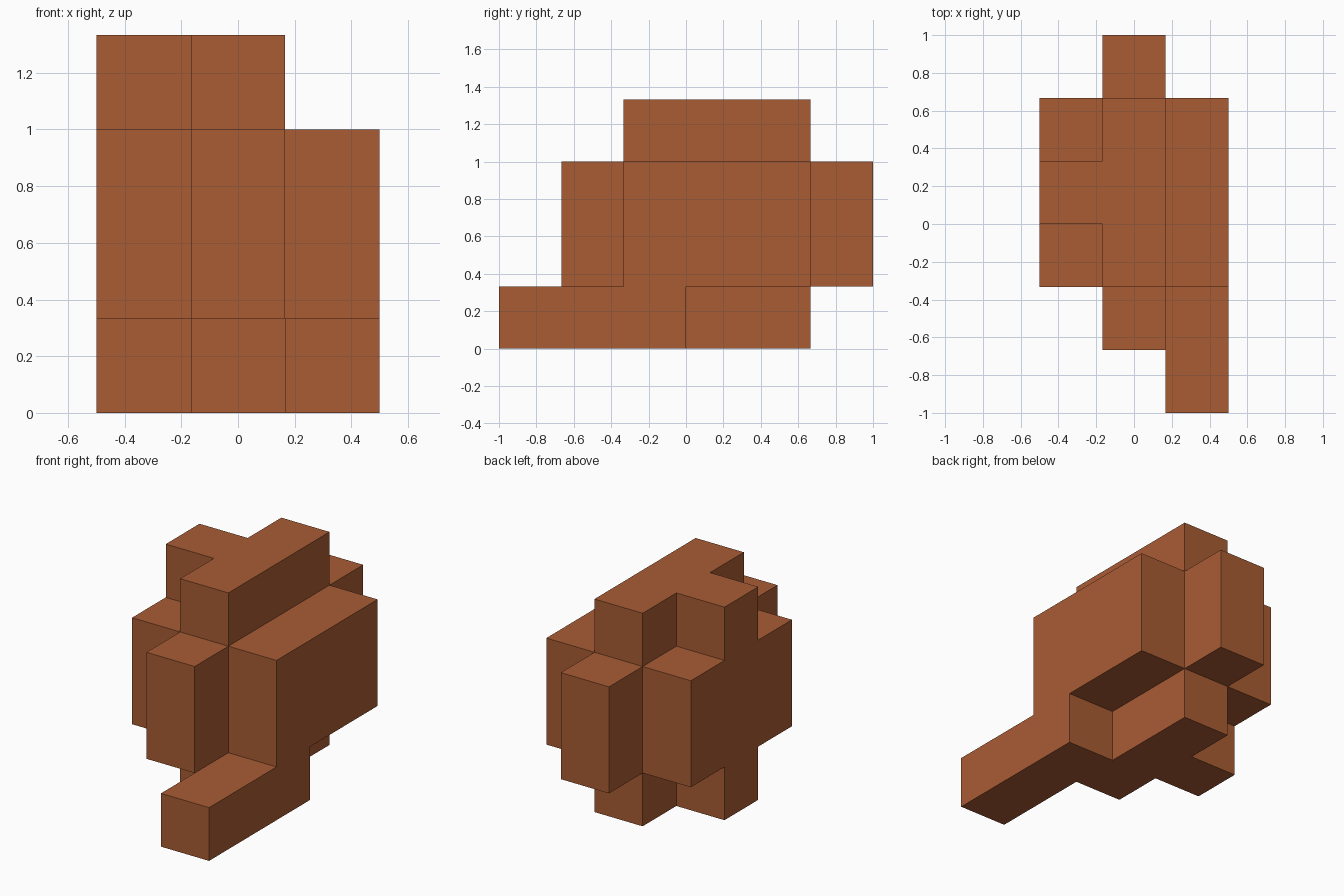
import bpy
import bmesh
from mathutils import Vector

if "Cube" in bpy.data.objects:
    bpy.data.objects.remove(bpy.data.objects["Cube"], do_unlink=True)

UNIT = 1 / 3                       # edge length of one block
ORIGIN = Vector((-0.5, -1, 0))

# One flat colour
brown = bpy.data.materials.new("rust_brown")
brown.use_nodes = True
colour = (0.397, 0.107, 0.034, 1)
brown.diffuse_color = colour
brown.node_tree.nodes["Principled BSDF"].inputs["Base Color"].default_value = colour

# Parts as block ranges: (x start, x end), (y start, y end), (z start, z end)
PARTS = {
    "front_foot": ((2, 3), (0, 3), (0, 1)),
    "base": ((1, 2), (2, 5), (0, 1)),
    "base_side": ((0, 1), (3, 4), (0, 1)),
    "trunk": ((0, 3), (2, 5), (1, 3)),
    "front_and_back_ridge": ((1, 2), (1, 6), (1, 3)),
    "top_bar": ((1, 2), (2, 5), (3, 4)),
    "top_side": ((0, 1), (3, 4), (3, 4)),
}
blocks = {(x, y, z) for xs, ys, zs in PARTS.values()
          for x in range(*xs) for y in range(*ys) for z in range(*zs)}


def add_side(bm, block, axis, direction):
    """Add one outward-facing square of a block."""
    u, v = (axis + 1) % 3, (axis + 2) % 3
    corners = []
    for du, dv in ((0, 0), (1, 0), (1, 1), (0, 1)):
        p = Vector(block)
        p[axis] += max(direction, 0)
        p[u] += du
        p[v] += dv
        corners.append(bm.verts.new(p * UNIT + ORIGIN))
    bm.faces.new(corners[::direction])


# Outer skin: only sides without a neighbouring block
bm = bmesh.new()
for block in sorted(blocks):
    for axis in range(3):
        for direction in (-1, 1):
            neighbour = list(block)
            neighbour[axis] += direction
            if tuple(neighbour) not in blocks:
                add_side(bm, block, axis, direction)

# Weld the blocks and merge coplanar squares into clean flat faces
bmesh.ops.remove_doubles(bm, verts=bm.verts[:], dist=0.001)
bmesh.ops.dissolve_limit(bm, angle_limit=0.01, verts=bm.verts[:], edges=bm.edges[:])

mesh = bpy.data.meshes.new("block_body")
bm.to_mesh(mesh)
bm.free()
mesh.materials.append(brown)
body = bpy.data.objects.new("block_body", mesh)
bpy.context.collection.objects.link(body)
